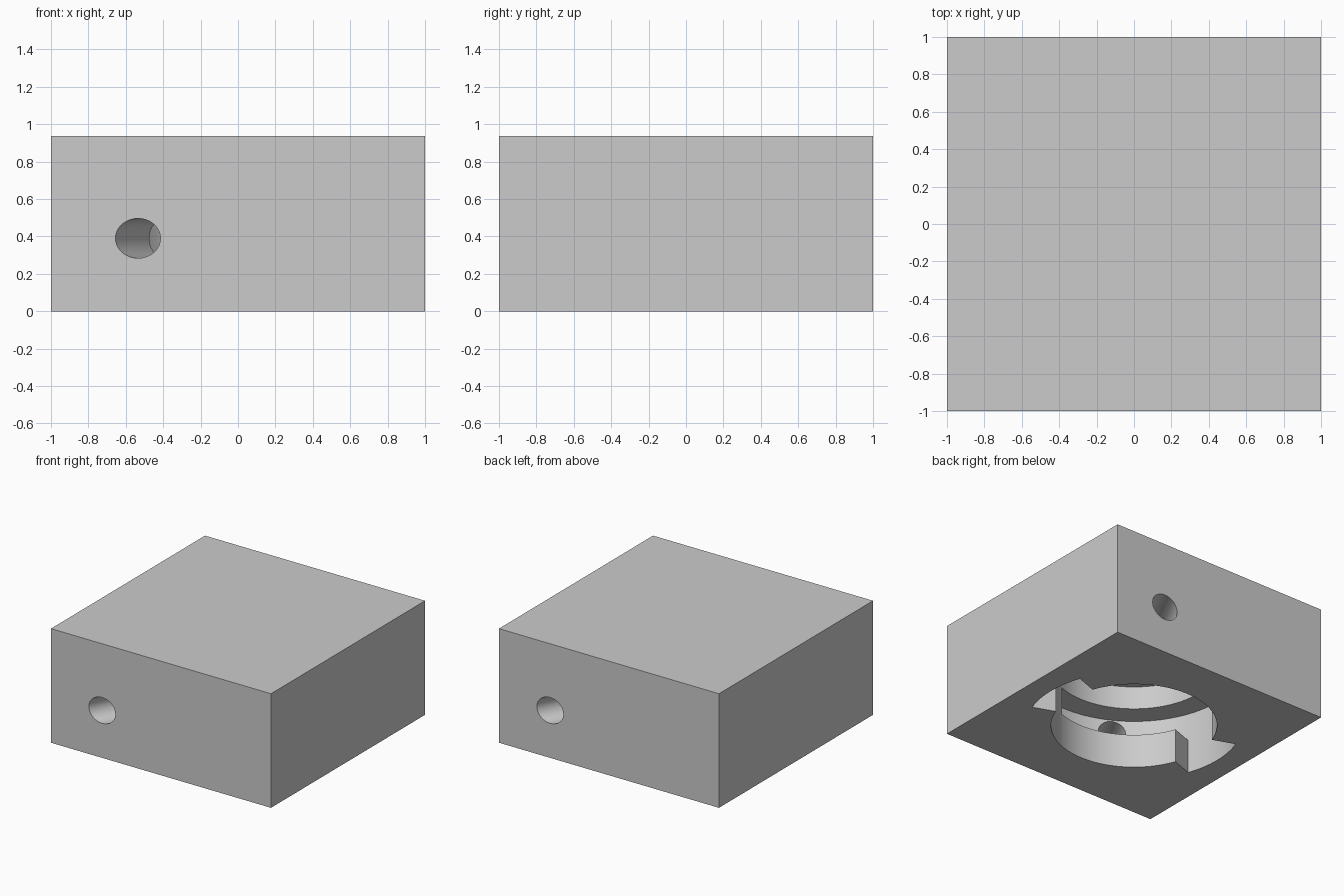
import bpy
import bmesh
import math
from mathutils import Matrix

cube = bpy.data.objects.get("Cube")
if cube:
    bpy.data.objects.remove(cube, do_unlink=True)

HEIGHT = 0.9375
BORE_R, GROOVE_R, HOLE_R = 0.625, 0.815, 0.106
LIP_Z, GROOVE_Z, BORE_Z = 0.28, 0.507, 0.697
HOLE_Z = 0.39
STEP = 2.5  # degrees per segment, shared by all round walls

grey = bpy.data.materials.new("light_grey")
grey.use_nodes = True
grey.diffuse_color = (0.6, 0.6, 0.6, 1)
grey.node_tree.nodes["Principled BSDF"].inputs["Base Color"].default_value = (0.6, 0.6, 0.6, 1)


def make_object(name, bm):
    bmesh.ops.recalc_face_normals(bm, faces=bm.faces)
    mesh = bpy.data.meshes.new(name)
    bm.to_mesh(mesh)
    bm.free()
    mesh.materials.append(grey)
    obj = bpy.data.objects.new(name, mesh)
    bpy.context.collection.objects.link(obj)
    return obj


def prism(name, outline, z0, z1):
    """Extrude a flat outline from z0 to z1."""
    bm = bmesh.new()
    face = bm.faces.new([bm.verts.new((x, y, z0)) for x, y in outline])
    top = bmesh.ops.extrude_face_region(bm, geom=[face])["geom"]
    verts = [v for v in top if isinstance(v, bmesh.types.BMVert)]
    bmesh.ops.translate(bm, verts=verts, vec=(0, 0, z1 - z0))
    return make_object(name, bm)


def arc(radius, start, end):
    n = round((end - start) / STEP)
    angles = [math.radians(start + i * STEP) for i in range(n + 1)]
    return [(radius * math.cos(a), radius * math.sin(a)) for a in angles]


# Solid block
block = prism("socket_block", [(-1, -1), (1, -1), (1, 1), (-1, 1)], 0, HEIGHT)

# Central blind bore from below
cutters = [prism("bore_cutter", arc(BORE_R, 0, 360 - STEP), -0.1, BORE_Z)]

# Twist-lock slots and angled side holes, repeated at half a turn
for turn in (0, 180):
    notch = [(0, 0)] + arc(GROOVE_R, turn - 20, turn + 20)
    cutters.append(prism("notch_cutter", notch, -0.1, GROOVE_Z))
    groove = [(0, 0)] + arc(GROOVE_R, turn, turn + 110)
    cutters.append(prism("groove_cutter", groove, LIP_Z, GROOVE_Z))

    bm = bmesh.new()
    place = (Matrix.Rotation(math.radians(turn) + math.atan2(1, 0.535), 4, "Z")
             @ Matrix.Translation((1.05, 0, HOLE_Z))
             @ Matrix.Rotation(math.pi / 2, 4, "Y"))
    bmesh.ops.create_cone(bm, cap_ends=True, segments=64, radius1=HOLE_R,
                          radius2=HOLE_R, depth=0.7, matrix=place)
    cutters.append(make_object("hole_cutter", bm))

# Cut the block, then drop the helpers
bpy.context.view_layer.objects.active = block
block.select_set(True)
for cutter in cutters:
    cutter.hide_render = True
    mod = block.modifiers.new("cut", "BOOLEAN")
    mod.operation = "DIFFERENCE"
    mod.solver = "EXACT"
    mod.object = cutter
    bpy.ops.object.modifier_apply(modifier=mod.name)
    bpy.data.objects.remove(cutter, do_unlink=True)

# Smooth round walls, sharp corners
bpy.ops.object.shade_smooth_by_angle(angle=math.radians(30))
